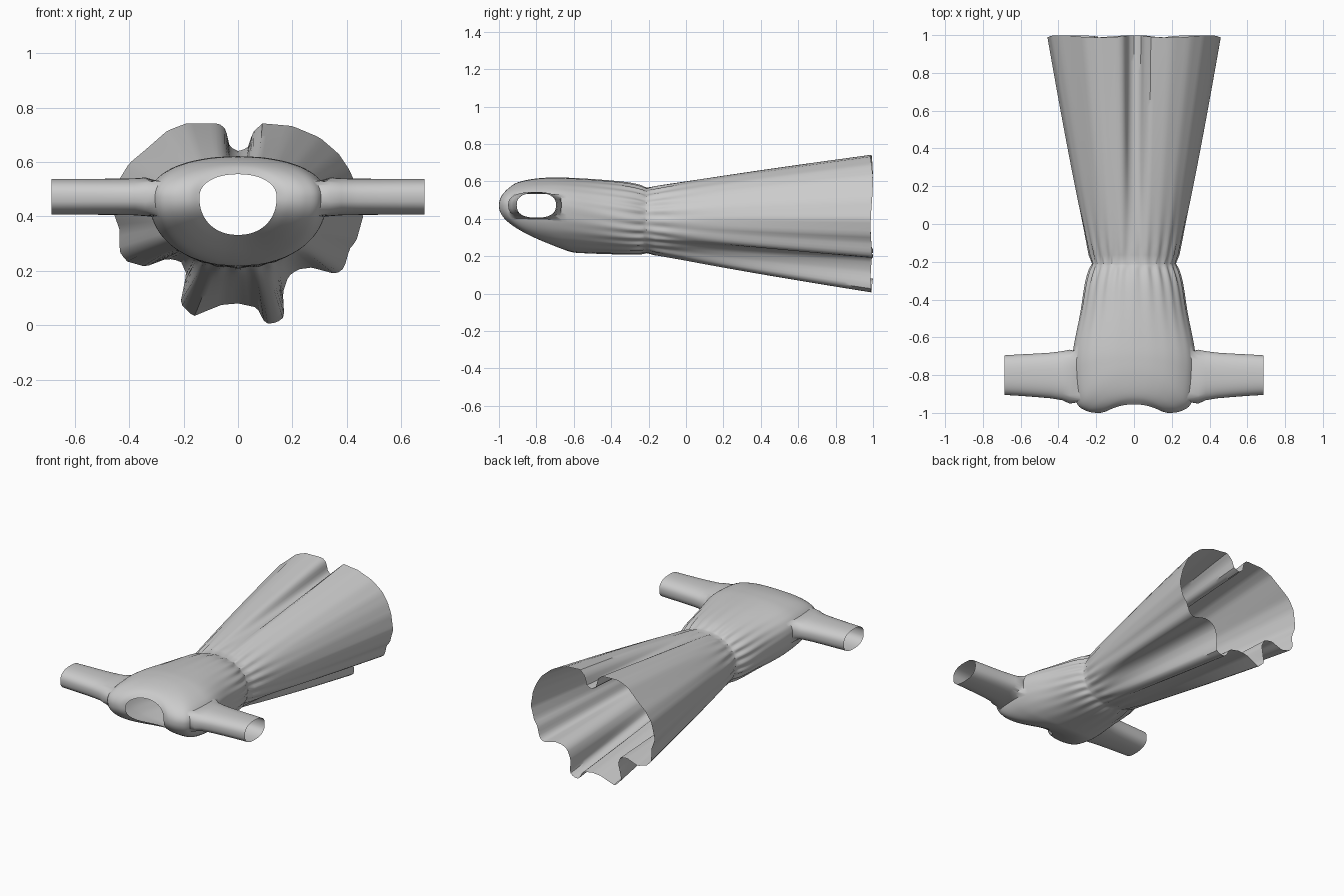
import bpy, bmesh, math

if "Cube" in bpy.data.objects:
    bpy.data.objects.remove(bpy.data.objects["Cube"])

N = 144          # columns round the garment, column 0 = top centre, column N/4 = +x side
M = 6            # subdivisions between bodice control rings
WAIST_Y = -0.21

# bodice control rings: half width, z top, z side, z bottom, y top, y side, y bottom
RINGS = [
    (0.142, 0.555, 0.47, 0.332, -0.955, -0.990, -0.83),   # neckline
    (0.185, 0.585, 0.47, 0.300, -0.920, -1.000, -0.78),
    (0.250, 0.603, 0.47, 0.265, -0.870, -0.990, -0.72),
    (0.305, 0.615, 0.47, 0.238, -0.800, -0.945, -0.66),   # sleeve front
    (0.325, 0.620, 0.47, 0.222, -0.730, -0.810, -0.61),
    (0.322, 0.620, 0.465, 0.217, -0.650, -0.670, -0.56),  # sleeve back
    (0.285, 0.610, 0.43, 0.213, -0.480, -0.480, -0.45),
    (0.255, 0.592, 0.40, 0.211, -0.310, -0.310, -0.31),
    (0.222, 0.566, 0.39, 0.216, WAIST_Y, WAIST_Y, WAIST_Y),
]

# hem outline (x, z) in two halves, both running top to bottom
HEM_R = [(0, .64), (.035, .65), (.055, .71), (.09, .742), (.2, .732), (.3, .69), (.37, .63),
         (.41, .57), (.44, .50), (.46, .40), (.435, .31), (.41, .28), (.39, .21), (.36, .188),
         (.27, .212), (.22, .205), (.185, .18), (.165, .12), (.17, .03), (.14, .008),
         (.10, .006), (.07, .065), (0, .08)]
HEM_L = [(0, .64), (-.03, .655), (-.045, .72), (-.07, .742), (-.19, .742), (-.26, .715),
         (-.34, .645), (-.40, .595), (-.44, .53), (-.46, .42), (-.435, .35), (-.435, .27),
         (-.41, .235), (-.34, .215), (-.26, .245), (-.21, .235), (-.19, .19), (-.212, .08),
         (-.165, .032), (-.11, .055), (-.06, .075), (0, .08)]


def resample(pts, n):
    """n+1 points evenly spaced along a polyline."""
    d = [0]
    for a, b in zip(pts, pts[1:]):
        d.append(d[-1] + math.dist(a, b))
    out, s = [], 0
    for i in range(n + 1):
        t = d[-1] * i / n
        while s < len(pts) - 2 and d[s + 1] < t:
            s += 1
        f = (t - d[s]) / (d[s + 1] - d[s])
        out.append(tuple(p + (q - p) * f for p, q in zip(pts[s], pts[s + 1])))
    return out


def catmull(p0, p1, p2, p3, t):
    return [0.5 * (2 * b + (c - a) * t + (2 * a - 5 * b + 4 * c - d) * t * t
                   + (3 * b - a - 3 * c + d) * t ** 3) for a, b, c, d in zip(p0, p1, p2, p3)]


def gather(x, y, z, a):
    """Small pleats fading away from the waist."""
    dist = abs(y - WAIST_Y)
    k = 1 + 0.035 * math.exp(-dist / 0.13) * min(1, dist / 0.03) * math.cos(24 * a)
    return (x * k, y, 0.39 + (z - 0.39) * k)


def ring_point(r, k):
    hw, zt, zs, zb, yt, ys, yb = r
    a = 2 * math.pi * k / N
    s, c = math.sin(a), math.cos(a)
    x = hw * math.copysign(abs(s) ** 0.92, s)
    z = zs + (zt - zs if c > 0 else zs - zb) * math.copysign(abs(c) ** 0.92, c)
    y = ys + ((yt if c > 0 else yb) - ys) * c * c
    return x, y, z, a


bm = bmesh.new()
rows = []

# bodice rows from neckline to waist
last = len(RINGS) - 1
for i in range(last):
    q = [RINGS[min(max(i + o, 0), last)] for o in (-1, 0, 1, 2)]
    for j in range(M):
        r = catmull(*q, j / M)
        rows.append([gather(*ring_point(r, k)) for k in range(N)])

# skirt rows from waist to the wavy hem
hem = resample(HEM_R, N // 2) + resample(HEM_L, N // 2)[-2:0:-1]
STEPS = 26
for j in range(STEPS + 1):
    u = j / STEPS
    f = u ** 0.88
    row = []
    for k in range(N):
        x, _, z, a = ring_point(RINGS[-1], k)
        y = WAIST_Y + (0.993 - WAIST_Y) * u + 0.006 * u * math.cos(6 * a)
        hx, hz = hem[k]
        row.append(gather(x + (hx - x) * f, y, z + (hz - z) * f, a))
    rows.append(row)

V = [[bm.verts.new(p) for p in row] for row in rows]

# body faces, leaving an armhole on each side
J0, J1 = 3 * M, 5 * M
K0, K1 = 27, 42
for j in range(len(V) - 1):
    for k in range(N):
        side = k if k < N // 2 else N - 1 - k
        if J0 <= j < J1 and K0 <= side < K1:
            continue
        n = (k + 1) % N
        bm.faces.new((V[j][k], V[j][n], V[j + 1][n], V[j + 1][k]))

# sleeves grown out of the armholes: x, centre y, half depth, half height
SLEEVE = [(0.34, -0.808, 0.143, 0.071), (0.38, -0.803, 0.130, 0.068),
          (0.44, -0.802, 0.121, 0.067), (0.52, -0.801, 0.115, 0.066),
          (0.60, -0.800, 0.110, 0.066), (0.685, -0.800, 0.105, 0.066)]
for sgn in (1, -1):
    loop = ([(J0, k) for k in range(K0, K1)] + [(j, K1) for j in range(J0, J1)]
            + [(J1, k) for k in range(K1, K0, -1)] + [(j, K0) for j in range(J1, J0, -1)])
    prev = [V[j][k if sgn > 0 else N - k] for j, k in loop]
    angles = [math.atan2((v.co.z - 0.47) / 0.065, (v.co.y + 0.805) / 0.14) for v in prev]
    for x, yc, hy, hz in SLEEVE:
        ring = []
        for a in angles:
            c, s = math.cos(a), math.sin(a)
            ring.append(bm.verts.new((sgn * x, yc + hy * math.copysign(abs(c) ** 0.8, c),
                                      0.472 + hz * math.copysign(abs(s) ** 0.8, s))))
        for i in range(len(ring)):
            n = (i + 1) % len(ring)
            bm.faces.new((prev[i], prev[n], ring[n], ring[i]))
        prev = ring

bmesh.ops.recalc_face_normals(bm, faces=bm.faces)
me = bpy.data.meshes.new("dress")
bm.to_mesh(me)
bm.free()
dress = bpy.data.objects.new("dress", me)
bpy.context.collection.objects.link(dress)
bpy.context.view_layer.objects.active = dress
dress.select_set(True)
bpy.ops.object.shade_smooth_by_angle(angle=math.radians(40))
